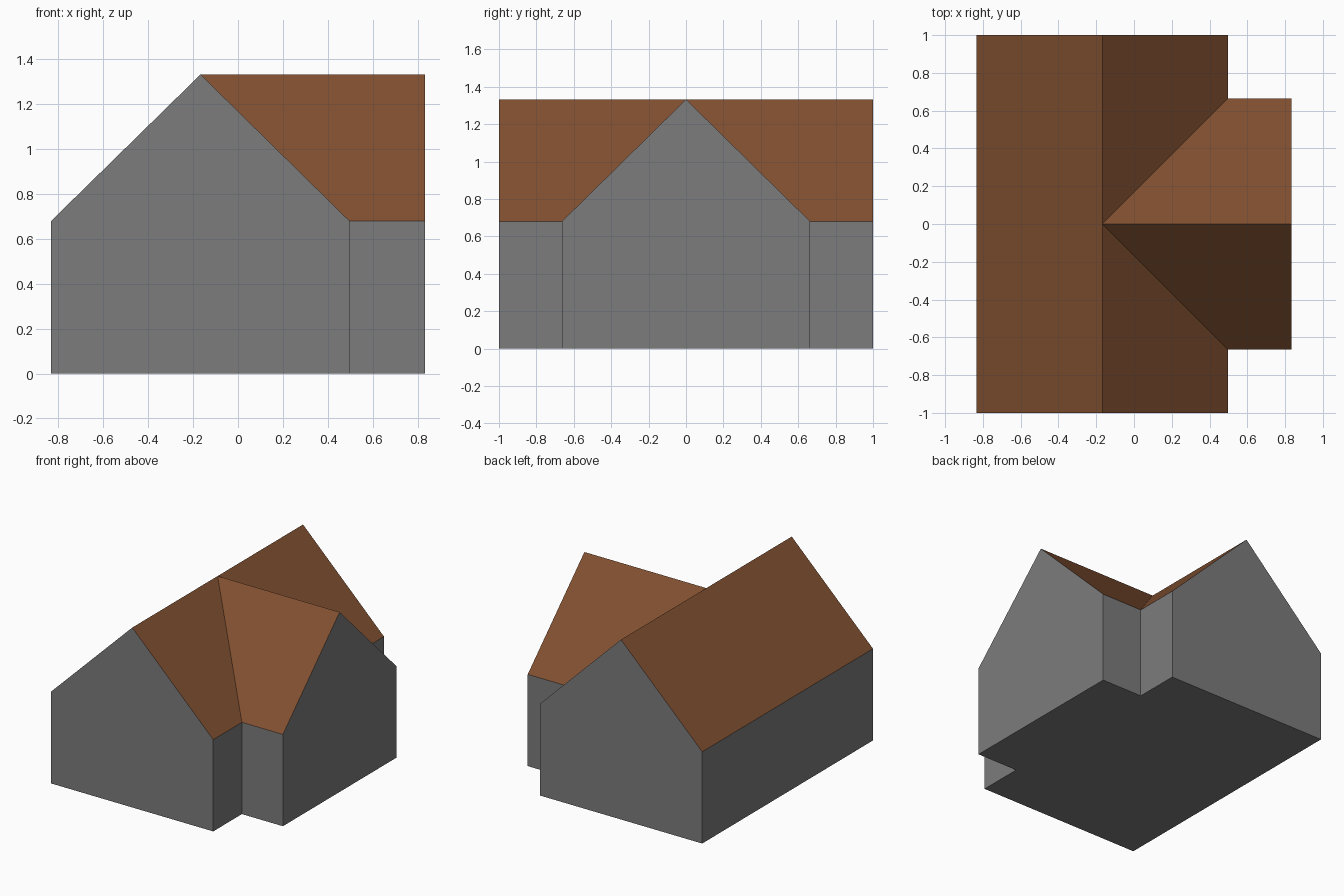
import bpy, bmesh

if "Cube" in bpy.data.objects:
    bpy.data.objects.remove(bpy.data.objects["Cube"])

# Key dimensions
LEFT, RIGHT = -0.833, 0.833        # outer walls in x
RIDGE_X, INNER_X = -0.167, 0.497   # main ridge, main block's right wall
END_Y, WING_Y = 1.0, 0.664         # half lengths of main block and wing
EAVE, RIDGE = 0.68, 1.333


def material(name, color):
    m = bpy.data.materials.new(name)
    m.diffuse_color = (*color, 1)
    m.use_nodes = True
    m.node_tree.nodes["Principled BSDF"].inputs["Base Color"].default_value = m.diffuse_color
    return m


def mirrored_shell(name, mat, polygons):
    """Build the back half from polygons, mirror it in y and merge flat seams."""
    bm = bmesh.new()
    for side in (1, -1):
        for poly in polygons:
            pts = poly if side == 1 else poly[::-1]
            bm.faces.new([bm.verts.new((x, y * side, z)) for x, y, z in pts])
    bmesh.ops.remove_doubles(bm, verts=bm.verts, dist=1e-5)
    bmesh.ops.dissolve_limit(bm, angle_limit=0.01, verts=bm.verts, edges=bm.edges)
    mesh = bpy.data.meshes.new(name)
    bm.to_mesh(mesh)
    bm.free()
    mesh.materials.append(mat)
    obj = bpy.data.objects.new(name, mesh)
    bpy.context.collection.objects.link(obj)
    return obj


def wall(a, b):
    """Upright rectangle from ground to eave between two plan points."""
    return [(*a, 0), (*b, 0), (*b, EAVE), (*a, EAVE)]


# Half plan of the T-shaped house, running round from the wing's end
plan = [(RIGHT, 0), (RIGHT, WING_Y), (INNER_X, WING_Y),
        (INNER_X, END_Y), (LEFT, END_Y), (LEFT, 0)]

# Walls: sides, gables and floor
walls = [wall(plan[i], plan[i + 1]) for i in (1, 2, 4)]
walls.append(wall(plan[0], plan[1]) + [(RIGHT, 0, RIDGE)])           # wing gable
walls.append(wall(plan[3], plan[4])[:3]
             + [(RIDGE_X, END_Y, RIDGE), (INNER_X, END_Y, EAVE)])    # main gable
walls[-1] = [(INNER_X, END_Y, 0), (LEFT, END_Y, 0), (LEFT, END_Y, EAVE),
             (RIDGE_X, END_Y, RIDGE), (INNER_X, END_Y, EAVE)]
walls[-2] = [(RIGHT, 0, 0), (RIGHT, WING_Y, 0), (RIGHT, WING_Y, EAVE), (RIGHT, 0, RIDGE)]
walls.append([(x, y, 0) for x, y in reversed(plan)])                 # floor
mirrored_shell("walls", material("grey wall", (0.2, 0.2, 0.2)), walls)

# Roof: main left slope, main right slope cut at the valley, wing slope
peak = (RIDGE_X, 0, RIDGE)
ridge_end = (RIDGE_X, END_Y, RIDGE)
valley = (INNER_X, WING_Y, EAVE)
roof = [
    [peak, ridge_end, (LEFT, END_Y, EAVE), (LEFT, 0, EAVE)],
    [peak, valley, (INNER_X, END_Y, EAVE), ridge_end],
    [peak, (RIGHT, 0, RIDGE), (RIGHT, WING_Y, EAVE), valley],
]
mirrored_shell("roof", material("brown roof", (0.22, 0.08, 0.03)), roof)
